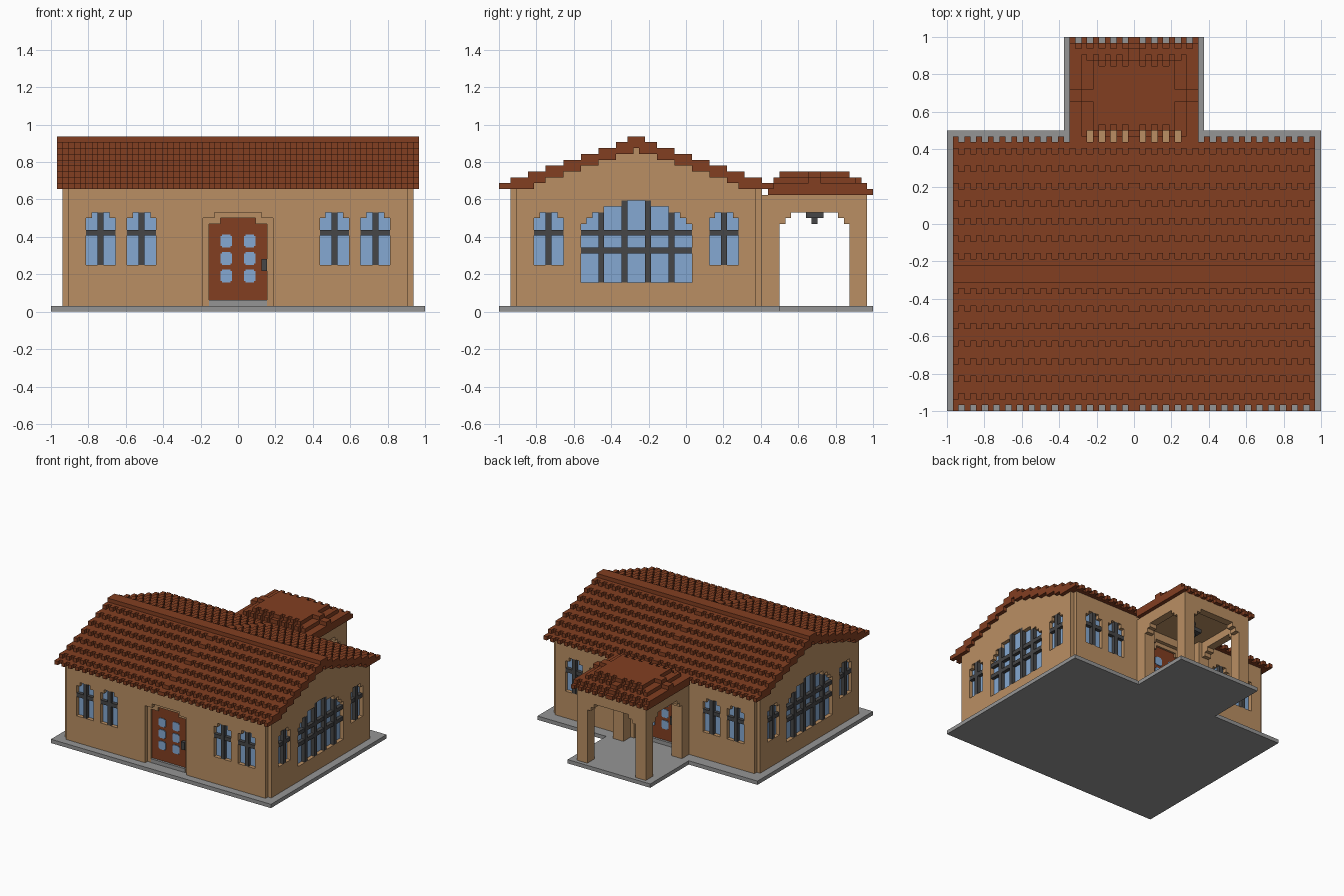
import bpy, bmesh
from mathutils import Vector, Matrix

cube = bpy.data.objects.get("Cube")
if cube:
    bpy.data.objects.remove(cube, do_unlink=True)

U = 1 / 32      # one block
MID = -8.5      # ridge position along y, in blocks


def material(name, rgb):
    col = [((c / 255 + 0.055) / 1.055) ** 2.4 for c in rgb] + [1]
    m = bpy.data.materials.new(name)
    m.use_nodes = True
    m.diffuse_color = col
    m.node_tree.nodes["Principled BSDF"].inputs["Base Color"].default_value = col
    return m


TILE = material("terracotta", (130, 62, 33))
STUCCO = material("tan stucco", (186, 143, 99))
STONE = material("grey stone", (149, 149, 149))
GLASS = material("blue glass", (133, 169, 210))
IRON = material("dark iron", (70, 70, 71))

parts = {}


def box(name, mat, x0, x1, y0, y1, z0, z1):
    parts.setdefault((name, mat), []).append((x0, x1, y0, y1, z0, z1))


def on_face(name, mat, face, u0, u1, d0, d1, z0, z1):
    """Box on a wall: u runs along the wall, d goes inward from its surface."""
    axis, pos, inward = face
    a, b = sorted((pos + inward * d0, pos + inward * d1))
    if axis == "x":
        box(name, mat, a, b, u0, u1, z0, z1)
    else:
        box(name, mat, u0, u1, a, b, z0, z1)


def wall(name, mat, face, u0, u1, z0, z1, d0, d1, openings):
    """Wall with stepped openings, each a centre and a list of (half, low, high)."""
    levels = {z0, z1}
    for _, tiers in openings:
        for _, low, high in tiers:
            levels |= {low, high}
    levels = sorted(z for z in levels if z0 <= z <= z1)
    for lo, hi in zip(levels, levels[1:]):
        holes = sorted((c - h, c + h) for c, tiers in openings
                       for h, low, high in tiers if low <= lo < high)
        u = u0
        for a, b in holes + [(u1, u1)]:
            if a > u:
                on_face(name, mat, face, u, a, d0, d1, lo, hi)
            u = b


def window(name, face, c, tiers, bars, rails):
    for h, lo, hi in tiers:
        on_face(name + "_glass", GLASS, face, c - h, c + h, 1, 2, lo, hi)
    for b in bars:
        top = max(hi for h, lo, hi in tiers if h >= abs(b) + 0.5)
        on_face(name + "_bars", IRON, face, c + b - .5, c + b + .5, 0, 1.5, tiers[0][1], top)
    half = tiers[0][0]
    for z in rails:
        on_face(name + "_bars", IRON, face, c - half, c + half, 0.1, 1.5, z, z + 1)


def door(name, face, side):
    wall(name + "_surround", STUCCO, face, -6, 6, 1, 17, 1, 2, [(0, [(5, 1, 15), (3, 15, 16)])])
    for h, lo, hi in LEAF:
        on_face(name, TILE, face, -h, h, 1.5, 2, lo, hi)
    on_face(name + "_step", STONE, face, -5, 5, 0.9, 2, 1, 2)
    for u in (-2, 2):
        for z in (5, 8, 11):
            on_face(name + "_panes", GLASS, face, u - 1, u + 1, 1.35, 1.6, z + .25, z + 1.95)
            on_face(name + "_panes", GLASS, face, u - .75, u + .75, 1.3, 1.6, z, z + 2.2)
    on_face(name + "_handle", IRON, face, side * 4.5 - .5, side * 4.5 + .5, 0.6, 1.5, 7, 9)


SMALL = [(2.5, 8, 16), (1.5, 16, 17)]
BIG = [(9.5, 5, 15), (8.5, 15, 16), (7.5, 16, 17), (5.5, 17, 18), (2.5, 18, 19)]
DOORWAY = [(6, 1, 16), (4, 16, 17)]
LEAF = [(5, 2, 15), (3, 15, 16)]

# Ground slab
box("ground_slab", STONE, -32, 32, -32, 16, 0, 1)
box("ground_slab", STONE, -12, 12, 16, 32, 0, 1)

# House body: solid core, then a skin with openings on each side
box("house_core", STUCCO, -28, 28, -28, 11, 1, 21)
spots = (-23.5, -16.5, 16.5, 23.5)
for label, face, side in (("front", ("y", -30, 1), 1), ("back", ("y", 13, -1), -1)):
    wall(label + "_wall", STUCCO, face, -29, 29, 1, 21, 0, 2,
         [(c, SMALL) for c in spots] + [(0, DOORWAY)])
    for c in spots:
        window(label + "_window", face, c, SMALL, [0], [13])
    door(label + "_door", face, side)
for label, face in (("left", ("x", 30, -1)), ("right", ("x", -30, 1))):
    wall(label + "_wall", STUCCO, face, -29, 12, 1, 21, 0, 2,
         [(MID - 15, SMALL), (MID, BIG), (MID + 15, SMALL)])
    for off in (-15, 15):
        window(label + "_window", face, MID + off, SMALL, [0], [13])
    window(label + "_arched_window", face, MID, BIG, [-6, -2, 2, 6], [10, 13])

# Main roof: stepped rows of toothed tiles on a stepped gable
box("ridge_cap", TILE, -31, 31, MID - 1.5, MID + 1.5, 29, 30)
for i in range(1, 9):
    edge = min(0.5 + 3 * i, 23.5)
    z = 29 - i
    if i > 1:
        box("gable", STUCCO, -30, 30, MID - edge + 6, MID + edge - 6, z, z + 1)
    inner = max(edge - 6, 0)
    for s in (-1, 1):
        y0, y1 = sorted((MID + s * inner, MID + s * (edge - 1)))
        box("main_roof_rows", TILE, -31, 31, y0, y1, z, z + 1)
        t0, t1 = sorted((MID + s * (edge - 1), MID + s * edge))
        for c in range(62):
            if min(c, 61 - c) % 2 == 0:
                box("main_roof_teeth", TILE, c - 31, c - 30, t0, t1, z, z + 1)

# Porch walls with stepped arches, square pillars and ceiling
for face in (("x", 10, -1), ("x", -10, 1)):
    wall("porch_side_arch", STUCCO, face, 13, 31, 1, 19, 0, 2,
         [(22, [(6, 1, 15), (5, 15, 16), (4, 16, 17)])])
wall("porch_back_arch", STUCCO, ("y", 31, -1), -10, 10, 1, 19, 0, 2,
     [(0, [(7, 1, 15), (6, 15, 16), (5, 16, 17)])])
for x in (-10, 7):
    for y in (13, 28):
        box("porch_pillars", STUCCO, x, x + 3, y, y + 3, 1, 19)
box("porch_ceiling", STUCCO, -10, 10, 13, 31, 19, 20)

# Hanging lamp
box("porch_lamp", IRON, -.5, .5, 21.5, 22.5, 15, 19)
box("porch_lamp", IRON, -1.5, 1.5, 20.5, 23.5, 16, 17)

# Porch roof: low hipped layers with teeth and a raised cross
for half, y0, y1, z in ((11, 16, 31, 20), (11, 16, 30, 21), (9, 16, 28, 22), (7, 17, 27, 23)):
    box("porch_roof_layers", TILE, -half, half, y0, y1, z, z + 1)
    for c in range(2 * half):
        if min(c, 2 * half - 1 - c) % 2 == 0:
            x = c - half
            box("porch_roof_teeth", TILE, x, x + 1, y1, y1 + 1, z, z + 1)
            box("porch_roof_teeth", TILE, x, x + 1, y0 - 1, y0, z, z + 1)
for s in (-9.5, 9.5):
    box("porch_roof_layers", TILE, s - 1.5, s + 1.5, 14, 16, 20, 22)
box("porch_roof_cross", TILE, -1, 1, 15, 30, 22, 23)
box("porch_roof_cross", TILE, -1, 1, 16, 28, 23, 24)
box("porch_roof_cross", TILE, -11, 11, 21, 23, 22, 23)
box("porch_roof_cross", TILE, -9, 9, 21, 23, 23, 24)

# Turn every list of boxes into one object per part
for (name, mat), boxes in parts.items():
    bm = bmesh.new()
    for x0, x1, y0, y1, z0, z1 in boxes:
        size = Matrix.Diagonal((x1 - x0, y1 - y0, z1 - z0, 1))
        centre = Vector((x0 + x1, y0 + y1, z0 + z1)) / 2
        bmesh.ops.create_cube(bm, size=1, matrix=Matrix.Scale(U, 4) @ Matrix.Translation(centre) @ size)
    mesh = bpy.data.meshes.new(name)
    bm.to_mesh(mesh)
    bm.free()
    mesh.materials.append(mat)
    bpy.context.scene.collection.objects.link(bpy.data.objects.new(name, mesh))
